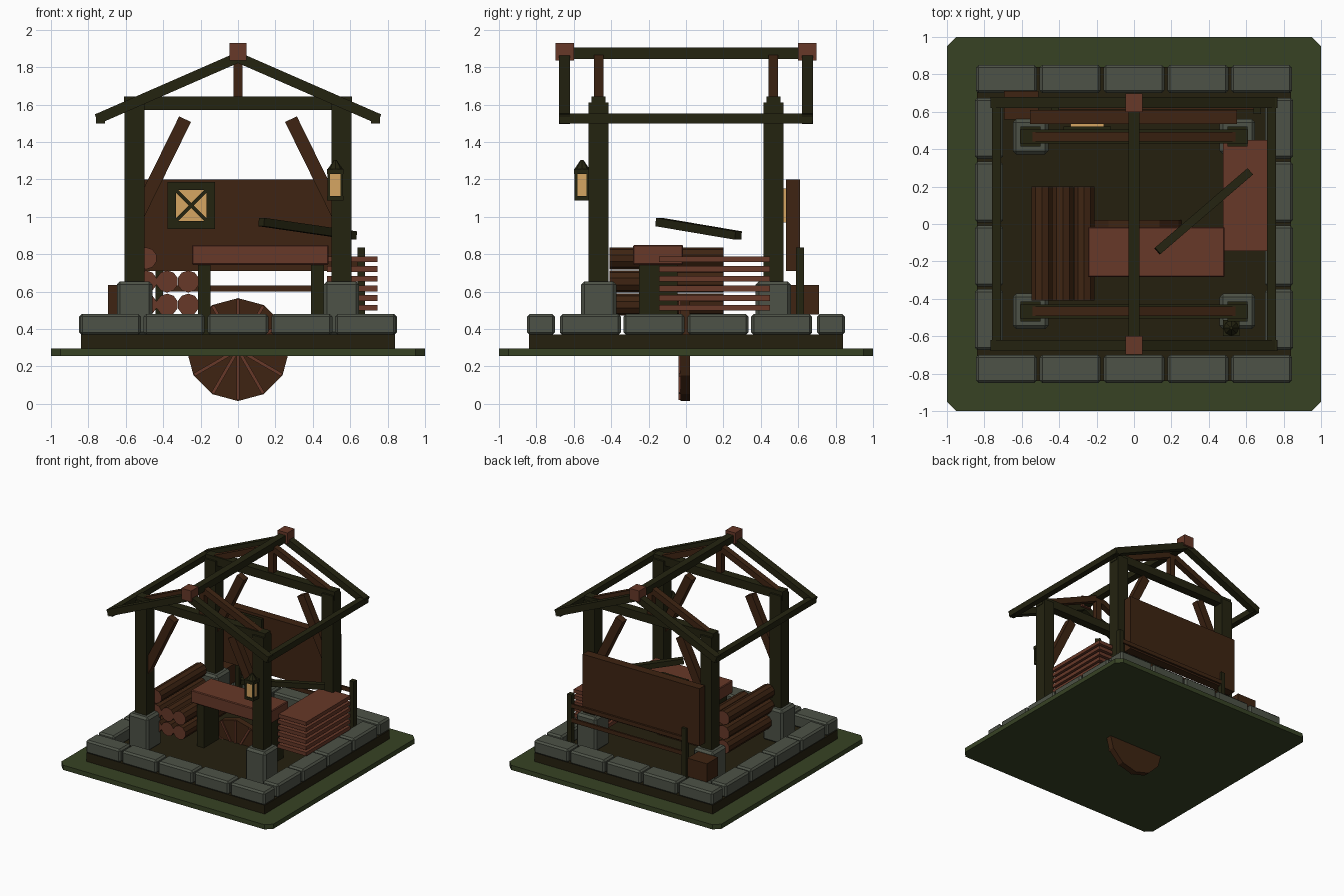
import bpy, bmesh, math
from mathutils import Vector, Matrix

if "Cube" in bpy.data.objects:
    bpy.data.objects.remove(bpy.data.objects["Cube"])


def material(name, r, g, b):
    m = bpy.data.materials.new(name)
    lin = [((c / 255 + 0.055) / 1.055) ** 2.4 if c > 10 else c / 255 / 12.92 for c in (r, g, b)]
    m.diffuse_color = (*lin, 1)
    m.use_nodes = True
    m.node_tree.nodes["Principled BSDF"].inputs["Base Color"].default_value = m.diffuse_color
    return m


GRASS = material("grass green", 55, 66, 36)
DIRT = material("dark earth", 37, 32, 15)
STONE = material("grey stone", 77, 82, 71)
DARK = material("dark timber", 36, 35, 16)
BROWN = material("brown timber", 62, 36, 18)
RED = material("red brown timber", 103, 56, 40)
GLOW = material("lamp yellow", 214, 166, 98)


def finish(name, bm, *mats):
    me = bpy.data.meshes.new(name)
    bm.normal_update()
    bm.to_mesh(me)
    bm.free()
    for m in mats:
        me.materials.append(m)
    ob = bpy.data.objects.new(name, me)
    bpy.context.collection.objects.link(ob)
    return ob


def box(name, x0, x1, y0, y1, z0, z1, mat, bevel=0.0):
    bm = bmesh.new()
    mtx = Matrix.Translation(((x0 + x1) / 2, (y0 + y1) / 2, (z0 + z1) / 2)) \
        @ Matrix.Diagonal((x1 - x0, y1 - y0, z1 - z0, 1))
    bmesh.ops.create_cube(bm, size=1, matrix=mtx)
    if bevel:
        bmesh.ops.bevel(bm, geom=bm.edges[:], offset=bevel, segments=1, affect='EDGES')
    return finish(name, bm, mat)


def beam(name, a, b, w, h, mat):
    """Square timber from point a to point b, w wide and h high."""
    a, b = Vector(a), Vector(b)
    d = b - a
    bm = bmesh.new()
    mtx = Matrix.Translation((a + b) / 2) @ d.to_track_quat('X', 'Z').to_matrix().to_4x4() \
        @ Matrix.Diagonal((d.length, w, h, 1))
    bmesh.ops.create_cube(bm, size=1, matrix=mtx)
    return finish(name, bm, mat)


def cylinder_y(name, x, z, y0, y1, r, sides, side_mat, cap_mat):
    """Cylinder lying along y with its own cap colour."""
    bm = bmesh.new()
    mtx = Matrix.Translation((x, (y0 + y1) / 2, z)) @ Matrix.Rotation(math.pi / 2, 4, 'X')
    bmesh.ops.create_cone(bm, cap_ends=True, segments=sides, radius1=r, radius2=r,
                          depth=y1 - y0, matrix=mtx)
    bm.normal_update()
    for f in bm.faces:
        f.material_index = int(abs(f.normal.y) > 0.9)
    return finish(name, bm, side_mat, cap_mat)


# grass slab with cut corners, earth platform
bm = bmesh.new()
c = 0.05
outline = [(sx * (1 - (c if k else 0)), sy * (1 - (0 if k else c)))
           for sx, sy, order in ((1, 1, (0, 1)), (-1, 1, (1, 0)), (-1, -1, (0, 1)), (1, -1, (1, 0)))
           for k in order]
face = bm.faces.new([bm.verts.new((x, y, 0.255)) for x, y in outline])
ext = bmesh.ops.extrude_face_region(bm, geom=[face])
bmesh.ops.translate(bm, vec=(0, 0, 0.04), verts=[v for v in ext["geom"] if isinstance(v, bmesh.types.BMVert)])
bmesh.ops.recalc_face_normals(bm, faces=bm.faces[:])
finish("grass_base", bm, GRASS)
box("earth_floor", -0.84, 0.84, -0.84, 0.84, 0.29, 0.37, DIRT)

# ring of border stones
for s in (-1, 1):
    ya, yb = sorted((s * 0.85, s * 0.70))
    for i in range(5):
        xc = (i - 2) * 0.341
        box("border_stone", xc - 0.163, xc + 0.163, ya, yb, 0.368, 0.48, STONE, 0.014)
    for i in range(4):
        yc = (i - 1.5) * 0.341
        box("border_stone", ya, yb, yc - 0.163, yc + 0.163, 0.368, 0.48, STONE, 0.014)

# corner posts, stone footings and braces
for sx in (-1, 1):
    for sy in (-1, 1):
        x, y = sx * 0.553, sy * 0.467
        box("post_footing", x - 0.095, x + 0.095, y - 0.095, y + 0.095, 0.365, 0.655, STONE, 0.018)
        box("corner_post", x - 0.053, x + 0.053, y - 0.053, y + 0.053, 0.64, 1.61, DARK)
        beam("post_brace", (sx * 0.53, y, 1.02), (sx * 0.283, y, 1.522), 0.06, 0.07, BROWN)

# roof frame
for sy in (-1, 1):
    y = sy * 0.467
    box("tie_beam", -0.61, 0.61, y - 0.037, y + 0.037, 1.57, 1.642, DARK)
    box("king_post", -0.025, 0.025, y - 0.025, y + 0.025, 1.63, 1.85, BROWN)
    box("ridge_cap", -0.046, 0.046, sy * 0.648 - 0.049, sy * 0.648 + 0.049, 1.835, 1.93, RED)
    for sx in (-1, 1):
        beam("outer_rafter", (sx * 0.755, sy * 0.65, 1.522), (0, sy * 0.65, 1.852), 0.06, 0.055, DARK)
        beam("inner_rafter", (sx * 0.55, y, 1.612), (0, y, 1.852), 0.05, 0.05, BROWN)
for sx in (-1, 1):
    box("eave_beam", sx * 0.735 - 0.025, sx * 0.735 + 0.025, -0.675, 0.675, 1.5, 1.552, DARK)
box("ridge_beam", -0.03, 0.03, -0.65, 0.65, 1.845, 1.905, DARK)

# back wall with a crossed window
box("back_wall", -0.555, 0.55, 0.535, 0.61, 0.71, 1.2, BROWN)
wx, wz = -0.25, 1.06
box("window_pane", wx - 0.09, wx + 0.09, 0.519, 0.537, wz - 0.09, wz + 0.09, GLOW)
for s in (-1, 1):
    box("window_frame_side", wx + s * 0.104 - 0.022, wx + s * 0.104 + 0.022, 0.495, 0.522,
        wz - 0.126, wz + 0.126, DARK)
    box("window_frame_rail", wx - 0.126, wx + 0.126, 0.496, 0.521,
        wz + s * 0.104 - 0.022, wz + s * 0.104 + 0.022, DARK)
    beam("window_cross", (wx - 0.085, 0.512, wz - s * 0.085), (wx + 0.085, 0.512, wz + s * 0.085),
         0.018, 0.02, DARK)

# low fence behind the wall
for x in (-0.42, 0.66):
    box("fence_post", x - 0.02, x + 0.02, 0.588, 0.63, 0.37, 0.835, DARK)
for z in (0.617, 0.74):
    box("fence_rail", -0.42, 0.66, 0.612, 0.628, z - 0.017, z + 0.017, BROWN)

# workbench
box("bench_top", -0.247, 0.485, -0.283, -0.015, 0.743, 0.85, RED, 0.006)
for x in (-0.18, 0.425):
    box("bench_leg", x - 0.034, x + 0.034, -0.25, -0.045, 0.37, 0.745, DARK)

# wooden wheel sunk through the ground, with spokes on its face
cylinder_y("wheel_disc", 0, 0.29, -0.03, 0.022, 0.275, 12, BROWN, BROWN)
for i in range(12):
    a = i * math.pi / 6
    beam("wheel_spoke", (0, -0.031, 0.29), (0.27 * math.cos(a), -0.031, 0.29 + 0.27 * math.sin(a)),
         0.018, 0.018, RED)

# stacked logs
for row, columns in enumerate(((0, 1, 2), (0, 1, 2), (0,))):
    for col in columns:
        cylinder_y("log", -0.492 + 0.113 * col, 0.53 + 0.124 * row, -0.41, 0.2, 0.059, 10, BROWN, RED)

# stacked planks
for i in range(6):
    z = 0.498 + 0.0518 * i
    box("plank", 0.475, 0.745, -0.145, 0.45, z, z + 0.031, RED)

# loose pole, crate
beam("loose_pole", (0.125, -0.145, 0.972), (0.62, 0.28, 0.9), 0.045, 0.045, DARK)
box("crate", -0.695, -0.51, 0.56, 0.71, 0.478, 0.635, BROWN)

# lantern on the front right post
lx, ly = 0.52, -0.556
box("lantern_base", lx - 0.043, lx + 0.043, ly - 0.04, ly + 0.04, 1.087, 1.11, DARK)
box("lantern_glass", lx - 0.033, lx + 0.033, ly - 0.031, ly + 0.031, 1.11, 1.23, GLOW)
box("lantern_lid", lx - 0.045, lx + 0.045, ly - 0.042, ly + 0.042, 1.228, 1.255, DARK)
for sx in (-1, 1):
    for sy in (-1, 1):
        x, y = lx + sx * 0.034, ly + sy * 0.032
        box("lantern_bar", x - 0.007, x + 0.007, y - 0.007, y + 0.007, 1.1, 1.235, DARK)
bm = bmesh.new()
bmesh.ops.create_cone(bm, cap_ends=True, segments=8, radius1=0.042, radius2=0.008, depth=0.05,
                      matrix=Matrix.Translation((lx, ly, 1.278)))
finish("lantern_roof", bm, DARK)
